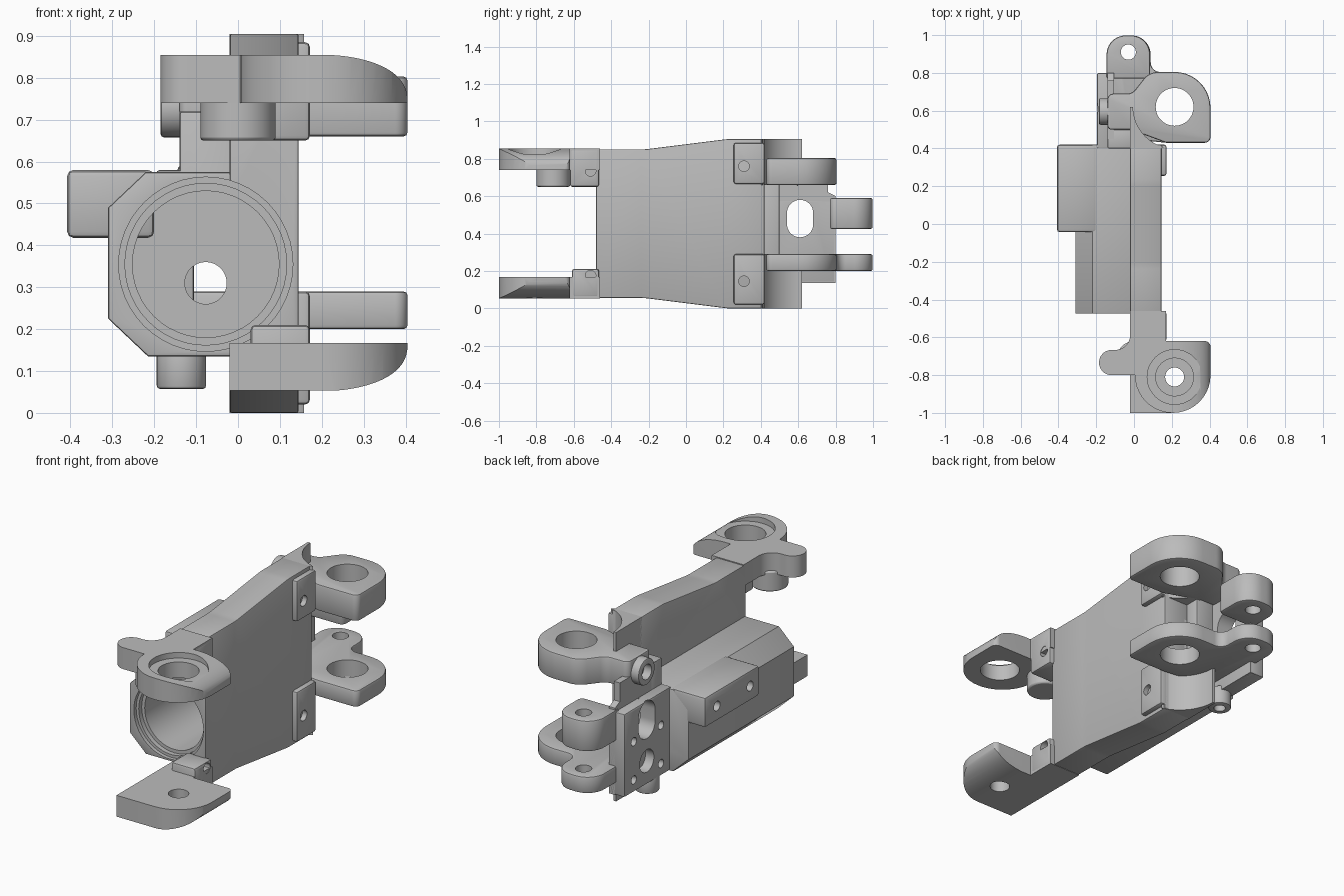
import bpy, bmesh, math
from mathutils import Vector

cube = bpy.data.objects.get("Cube")
if cube:
    bpy.data.objects.remove(cube, do_unlink=True)

grey = bpy.data.materials.new("plain_grey")
grey.use_nodes = True
grey.diffuse_color = (0.5, 0.5, 0.5, 1)
grey.node_tree.nodes["Principled BSDF"].inputs["Base Color"].default_value = (0.5, 0.5, 0.5, 1)
parts = []


def fillet(points, steps=10):
    """Round each corner that carries a radius: (a, b, radius)."""
    out = []
    for i, p in enumerate(points):
        here = Vector(p[:2])
        if len(p) < 3:
            out.append(here)
            continue
        u = (Vector(points[i - 1][:2]) - here).normalized()
        v = (Vector(points[(i + 1) % len(points)][:2]) - here).normalized()
        half = u.angle(v) / 2
        centre = here + (u + v).normalized() * (p[2] / math.sin(half))
        start = here + u * (p[2] / math.tan(half)) - centre
        end = here + v * (p[2] / math.tan(half)) - centre
        sweep = start.angle_signed(end)
        for k in range(steps + 1):
            a = -sweep * k / steps
            c, s = math.cos(a), math.sin(a)
            out.append(centre + Vector((start.x * c - start.y * s, start.x * s + start.y * c)))
    return out


def prism(name, points, axis, lo, hi, bevel=0.0, part=True):
    """Extrude a profile along an axis."""
    place = {"x": lambda a, b, t: (t, a, b), "y": lambda a, b, t: (a, t, b),
             "z": lambda a, b, t: (a, b, t)}[axis]
    bm = bmesh.new()
    face = bm.faces.new([bm.verts.new(place(p[0], p[1], lo)) for p in fillet(points)])
    moved = bmesh.ops.extrude_face_region(bm, geom=[face])["geom"]
    bmesh.ops.translate(bm, vec=place(0, 0, hi - lo),
                        verts=[g for g in moved if isinstance(g, bmesh.types.BMVert)])
    bmesh.ops.recalc_face_normals(bm, faces=bm.faces)
    mesh = bpy.data.meshes.new(name)
    bm.to_mesh(mesh)
    bm.free()
    mesh.materials.append(grey)
    obj = bpy.data.objects.new(name, mesh)
    bpy.context.collection.objects.link(obj)
    if bevel:
        mod = obj.modifiers.new("edge", "BEVEL")
        mod.width, mod.segments, mod.angle_limit = bevel, 2, math.radians(50)
    if part:
        parts.append(obj)
    return obj


def box(name, x, y, z, bevel=0.008, r=0.0):
    ring = [(x[0], y[0]), (x[1], y[0]), (x[1], y[1]), (x[0], y[1])]
    return prism(name, [(*p, r) for p in ring] if r else ring, "z", *z, bevel)


def disc(name, centre, r, axis, lo, hi, bevel=0.0, part=True):
    ring = [(centre[0] + r * math.cos(math.tau * k / 48), centre[1] + r * math.sin(math.tau * k / 48))
            for k in range(48)]
    return prism(name, ring, axis, lo, hi, bevel, part)


def cut(obj, cutters, operation="DIFFERENCE"):
    """Apply booleans, then drop the cutters."""
    for c in cutters:
        mod = obj.modifiers.new("cut", "BOOLEAN")
        mod.object, mod.operation, mod.solver = c, operation, "EXACT"
    graph = bpy.context.evaluated_depsgraph_get()
    graph.update()
    mesh = bpy.data.meshes.new_from_object(obj.evaluated_get(graph))
    obj.modifiers.clear()
    obj.data = mesh
    for c in cutters:
        bpy.data.objects.remove(c, do_unlink=True)


def hole(centre, r, axis, lo, hi):
    return disc("cutter", centre, r, axis, lo, hi, part=False)


# Main side plate and round-bored housing
plate = prism("main_plate", [(-.48, .055), (-.22, .055, .3), (.22, 0, .3), (.42, 0), (.42, .905),
                             (.22, .905, .3), (-.22, .85, .3), (-.48, .85)], "x", -.02, .145, .006)
housing = prism("bore_housing", [(-.31, .225), (-.215, .135), (.02, .135), (.02, .575),
                                 (-.22, .575), (-.31, .49)], "y", -.475, .42, .006)
bore = (-.077, .355)
for body in (plate, housing):
    cut(body, [hole(bore, .208, "y", -.6, -.455), hole(bore, .193, "y", -.6, -.43),
               hole(bore, .175, "y", -.6, .36), hole((-.077, .31), .05, "y", 0, .7)])

# Side box with two screw holes
side = box("side_box", (-.408, -.2), (-.043, .42), (.418, .58), .015)
cut(side, [hole((y, .5), .026, "x", -.5, -.33) for y in (.04, .32)])

# Rear wall with slot, round opening and screw holes
wall = box("rear_wall", (-.195, -.105), (.4, .8), (.135, .58))
slot = [(.54, .38, .0699), (.68, .38, .0699), (.68, .58, .0699), (.54, .58, .0699)]
cut(wall, [prism("cutter", slot, "x", -.5, .1, part=False), hole((.61, .26), .06, "x", -.5, -.14)]
    + [hole((y, z), .022, "x", -.5, -.15) for y in (.49, .72) for z in (.2, .405)])
root = box("rear_root", (-.14, .0), (.4, .5), (.135, .72))
cut(root, [hole((-.077, .31), .05, "y", 0, .7)])
web = prism("rear_web", [(.45, .135), (.8, .135), (.8, .6), (.76, .62), (.76, .72), (.45, .72)],
            "x", -.14, -.105)
cut(web, [prism("cutter", slot, "x", -.5, .1, part=False), hole((.61, .26), .06, "x", -.5, -.13)])

# Plate ends curved round the rear lugs
lug = (.215, .62)
arc = [(lug[0] + .22 * math.cos(math.radians(a)), lug[1] + .22 * math.sin(math.radians(a)))
       for a in range(255, 179, -5)]
for name, z in (("upper_plate_end", (.66, .905)), ("lower_plate_end", (0, .29))):
    prism(name, [(-.02, .4), (.145, .4)] + arc + [(-.02, .62)], "z", *z)

# Rear lugs
right_side = [(.17, .43), (.405, .43, .03), (.405, .805, .19)]
upper = prism("upper_rear_lug", [(-.02, .5)] + right_side +
              [(.08, .805, .1), (-.01, .69, .06), (-.14, .69, .03), (-.14, .5, .02)],
              "z", .66, .803, .01)
lower = prism("lower_rear_lug", [(-.02, .45)] + right_side +
              [(.09, .805, .05), (.085, .998, .1), (-.145, .998, .1), (-.145, .45)],
              "z", .2, .29, .01)
clevis = prism("clevis_arm", [(-.145, .77), (.085, .77, .03), (.085, .998, .1), (-.145, .998, .1)],
               "z", .425, .59, .01)
for part in (upper, lower):
    cut(part, [hole(lug, .1, "z", 0, 1)])
for part in (lower, clevis):
    cut(part, [hole((-.03, .91), .04, "z", 0, 1)])

# Small bosses
boss = disc("cross_boss", (.595, .728), .07, "x", -.185, -.08, .008)
cut(boss, [hole((.595, .728), .04, "x", -.3, -.12)])
peg = disc("lower_peg", (-.135, .52), .059, "z", .057, .16, .008)
cut(peg, [hole((-.135, .52), .03, "z", 0, .12)])

# Screw pads on the outer face
for name, y, z, screw in (("upper_rear_pad", (.255, .42), (.665, .885), (.31, .76)),
                          ("lower_rear_pad", (.255, .42), (.02, .29), (.31, .145)),
                          ("upper_front_pad", (-.62, -.465), (.65, .85), (-.51, .735)),
                          ("lower_front_pad", (-.61, -.465), (.06, .21), (-.51, .175))):
    inner = .03 if y[0] < 0 else .1
    pad = box(name, (inner, .172), y, z, .012)
    cut(pad, [hole(screw, .028, "x", .1, .3)])

# Front arms, each with a curved outer tip
tip = [(.17, -.46), (.17, -.62), (.405, -.62, .03), (.405, -1, .199)]
arm = prism("upper_front_arm", tip + [(.005, -1, .199), (.005, -.8), (-.185, -.8, .066),
                                      (-.185, -.667, .066), (-.02, -.667, .08), (-.02, -.46)],
            "z", .7, .855)
lower_arm = prism("lower_front_arm", tip + [(-.02, -1), (-.02, -.46)], "z", .053, .2)
curve = [(.2 + .205 * math.sin(t * math.pi / 36), .115 * math.cos(t * math.pi / 36) ** .8)
         for t in range(18)]
for part, base, sign in ((arm, .74, 1), (lower_arm, .167, -1)):
    outline = [(-.3, base), (.408, base)] + [(x, base + sign * h) for x, h in reversed(curve)]
    outline.append((-.3, base + sign * .115))
    cut(part, [prism("cutter", outline, "y", -1.2, -.3, part=False)], "INTERSECT")
eye = (.215, -.81)
cut(arm, [hole(eye, .1, "z", .6, 1), hole(eye, .145, "z", .825, 1)])
cut(lower_arm, [hole(eye, .05, "z", 0, 1)])
disc("arm_post", (0, -.71), .09, "z", .65, .76, .008)

# Smooth round surfaces, keep edges crisp
bpy.ops.object.select_all(action="DESELECT")
for obj in parts:
    obj.select_set(True)
bpy.context.view_layer.objects.active = parts[0]
bpy.ops.object.shade_smooth_by_angle(angle=math.radians(30))
